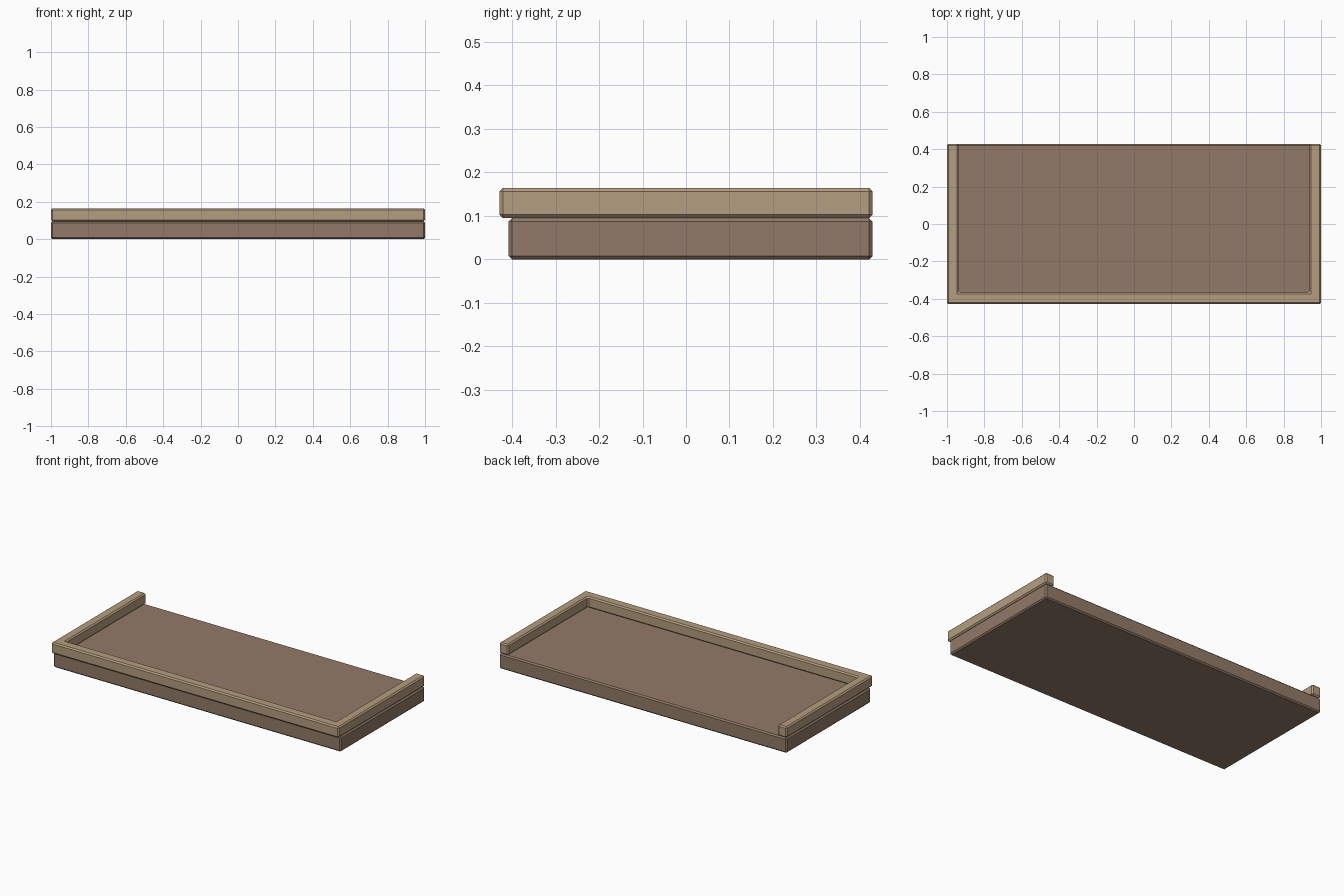
import bpy, bmesh

if "Cube" in bpy.data.objects:
    bpy.data.objects.remove(bpy.data.objects["Cube"])

BEVEL = 0.008

def material(name, color):
    m = bpy.data.materials.new(name)
    m.diffuse_color = color
    m.use_nodes = True
    m.node_tree.nodes["Principled BSDF"].inputs["Base Color"].default_value = m.diffuse_color
    return m

def slab(name, outline, z0, z1, mat):
    """Extrude a flat outline upwards and chamfer every edge."""
    bm = bmesh.new()
    face = bm.faces.new([bm.verts.new((x, y, z0)) for x, y in outline])
    ext = bmesh.ops.extrude_face_region(bm, geom=[face], use_keep_orig=True)
    top = [v for v in ext["geom"] if isinstance(v, bmesh.types.BMVert)]
    bmesh.ops.translate(bm, verts=top, vec=(0, 0, z1 - z0))
    bmesh.ops.recalc_face_normals(bm, faces=bm.faces)
    bmesh.ops.bevel(bm, geom=bm.edges[:], offset=BEVEL, segments=1,
                    profile=0.5, affect='EDGES')
    bmesh.ops.recalc_face_normals(bm, faces=bm.faces)
    me = bpy.data.meshes.new(name)
    bm.to_mesh(me)
    bm.free()
    me.materials.append(mat)
    ob = bpy.data.objects.new(name, me)
    bpy.context.collection.objects.link(ob)
    return ob

dark = material("dark_wood", (0.29, 0.195, 0.14, 1))
light = material("light_wood", (0.46, 0.34, 0.215, 1))

# Base board, set back slightly at the front
slab("base_board", [(-1, -0.408), (1, -0.408), (1, 0.429), (-1, 0.429)],
     0, 0.095, dark)

# U-shaped rim around the front and both sides, open at the back
half = [(1, -0.429), (1, 0.429), (0.938, 0.429), (0.938, -0.365)]
outline = half + [(-x, y) for x, y in reversed(half)]
slab("rim", outline, 0.0955, 0.1645, light)
